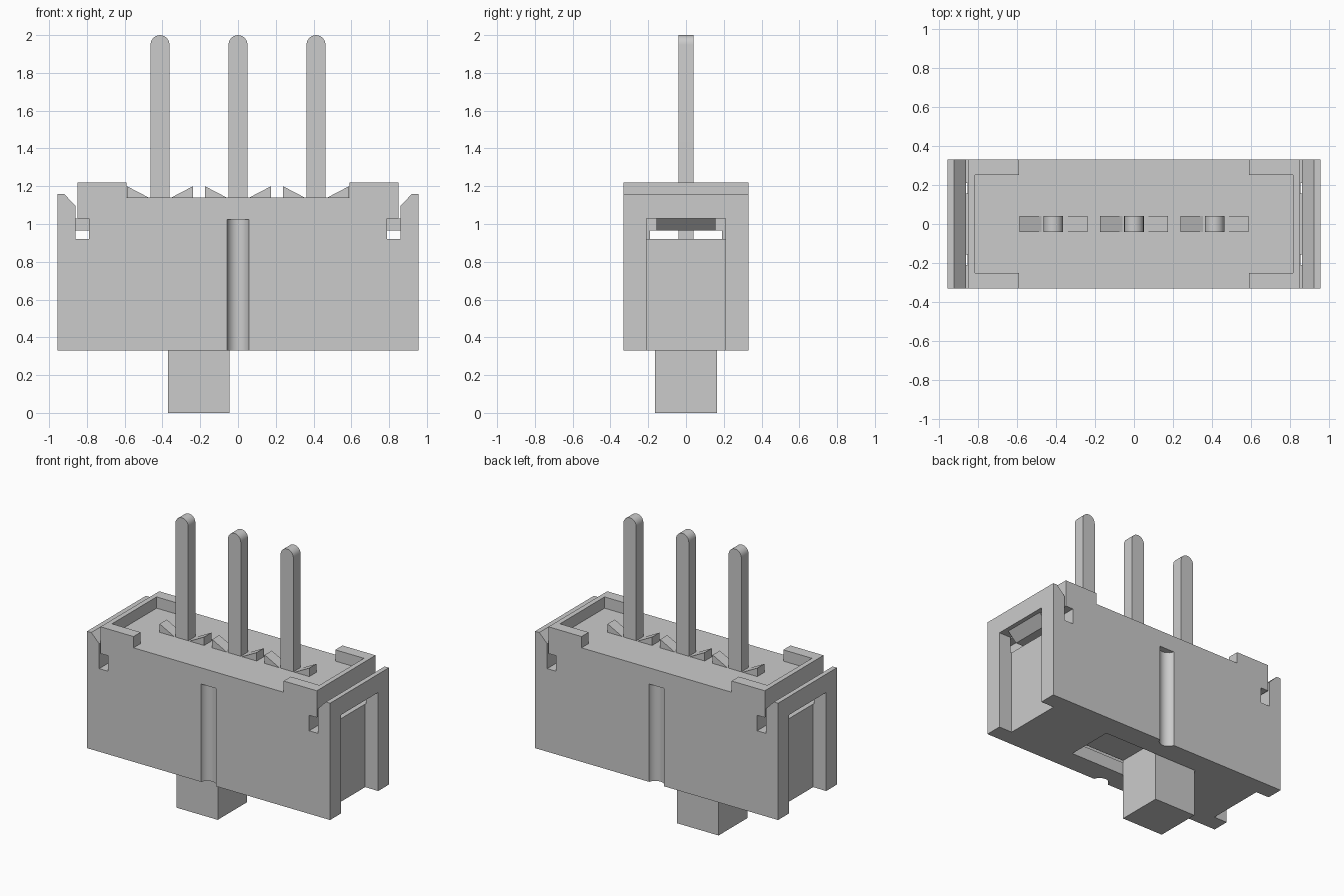
import bpy, bmesh, math
from mathutils import Vector

if "Cube" in bpy.data.objects:
    bpy.data.objects.remove(bpy.data.objects["Cube"])


def prism(name, pts, lo, hi, axis='y'):
    """Extrude a 2D profile: (x, z) along y, or (x, y) along z."""
    bm = bmesh.new()
    place = (lambda a, b: (a, lo, b)) if axis == 'y' else (lambda a, b: (a, b, lo))
    face = bm.faces.new([bm.verts.new(place(a, b)) for a, b in pts])
    new = bmesh.ops.extrude_face_region(bm, geom=[face])['geom']
    move = Vector((0, hi - lo, 0)) if axis == 'y' else Vector((0, 0, hi - lo))
    bmesh.ops.translate(bm, vec=move, verts=[v for v in new if isinstance(v, bmesh.types.BMVert)])
    bmesh.ops.recalc_face_normals(bm, faces=bm.faces[:])
    me = bpy.data.meshes.new(name)
    bm.to_mesh(me)
    bm.free()
    ob = bpy.data.objects.new(name, me)
    bpy.context.collection.objects.link(ob)
    return ob


def box(name, x0, x1, y0, y1, z0, z1):
    return prism(name, [(x0, z0), (x1, z0), (x1, z1), (x0, z1)], y0, y1)


def select(ob):
    bpy.ops.object.select_all(action='DESELECT')
    ob.select_set(True)
    bpy.context.view_layer.objects.active = ob


def cut(ob, cutter):
    cutter.hide_render = True
    mod = ob.modifiers.new('cut', 'BOOLEAN')
    mod.operation = 'DIFFERENCE'
    mod.solver = 'EXACT'
    mod.object = cutter
    select(ob)
    bpy.ops.object.modifier_apply(modifier=mod.name)
    bpy.data.objects.remove(cutter, do_unlink=True)


def smooth(ob):
    select(ob)
    bpy.ops.object.shade_smooth_by_angle(angle=math.radians(30))


def flip(pts, s):
    return [(s * a, b) for a, b in pts]


# Housing: front silhouette with snap notches at both ends
half = [(0.955, 0.33), (0.955, 1.16), (0.922, 1.16), (0.86, 1.097), (0.86, 0.92),
        (0.79, 0.92), (0.79, 1.03), (0.85, 1.03), (0.85, 1.14)]
housing = prism('housing', half + flip(half[::-1], -1), -0.33, 0.33)

# Hollow inside and the slot the slider runs in
cut(housing, box('cavity', -0.8, 0.8, -0.19, 0.19, 0.42, 0.965))
cut(housing, box('slot', -0.375, 0.375, -0.17, 0.17, 0.2, 0.5))

# End recesses, half-round grooves on front and back
for s in (-1, 1):
    x = sorted((s * 0.852, s * 1.1))
    cut(housing, box('recess', x[0], x[1], -0.21, 0.21, 0.2, 1.03))
    ring = [(0.06 * math.cos(i * math.tau / 32), s * 0.345 + 0.06 * math.sin(i * math.tau / 32))
            for i in range(32)]
    cut(housing, prism('groove', ring, 0.2, 1.025, 'z'))
smooth(housing)

# Raised rims at the ends of the top, snap tabs under the end walls
rim = [(0.59, -0.33), (0.85, -0.33), (0.85, 0.33), (0.59, 0.33),
       (0.59, 0.25), (0.815, 0.25), (0.815, -0.25), (0.59, -0.25)]
tab = [(0.79, 0.965), (0.86, 0.965), (0.925, 1.03), (0.79, 1.03)]
for s, side in ((-1, 'left'), (1, 'right')):
    prism('top_rim_' + side, flip(rim, s), 1.14, 1.22, 'z')
    prism('snap_tab_' + side, flip(tab, s), -0.157, 0.157)

# Contact pins with rounded tips, each between two small wedges
wedge = [(0.06, 1.14), (0.175, 1.14), (0.175, 1.2)]
for n, cx in enumerate((-0.413, 0, 0.413), 1):
    tip = [(cx + 0.05 * math.cos(i * math.pi / 12), 1.95 + 0.05 * math.sin(i * math.pi / 12))
           for i in range(13)]
    pin = prism('pin_%d' % n, [(cx - 0.05, 0.88), (cx + 0.05, 0.88)] + tip, -0.04, 0.04)
    smooth(pin)
    for s, side in ((-1, 'left'), (1, 'right')):
        prism('wedge_%d_%s' % (n, side), [(cx + s * a, b) for a, b in wedge], -0.04, 0.04)

# Slider knob and the carriage inside the housing
knob = [(-0.785, 0.43), (-0.37, 0.43), (-0.37, 0), (-0.045, 0), (-0.045, 0.43),
        (0.376, 0.43), (0.376, 0.86), (-0.785, 0.86)]
carriage = prism('slider', knob, -0.163, 0.163)
